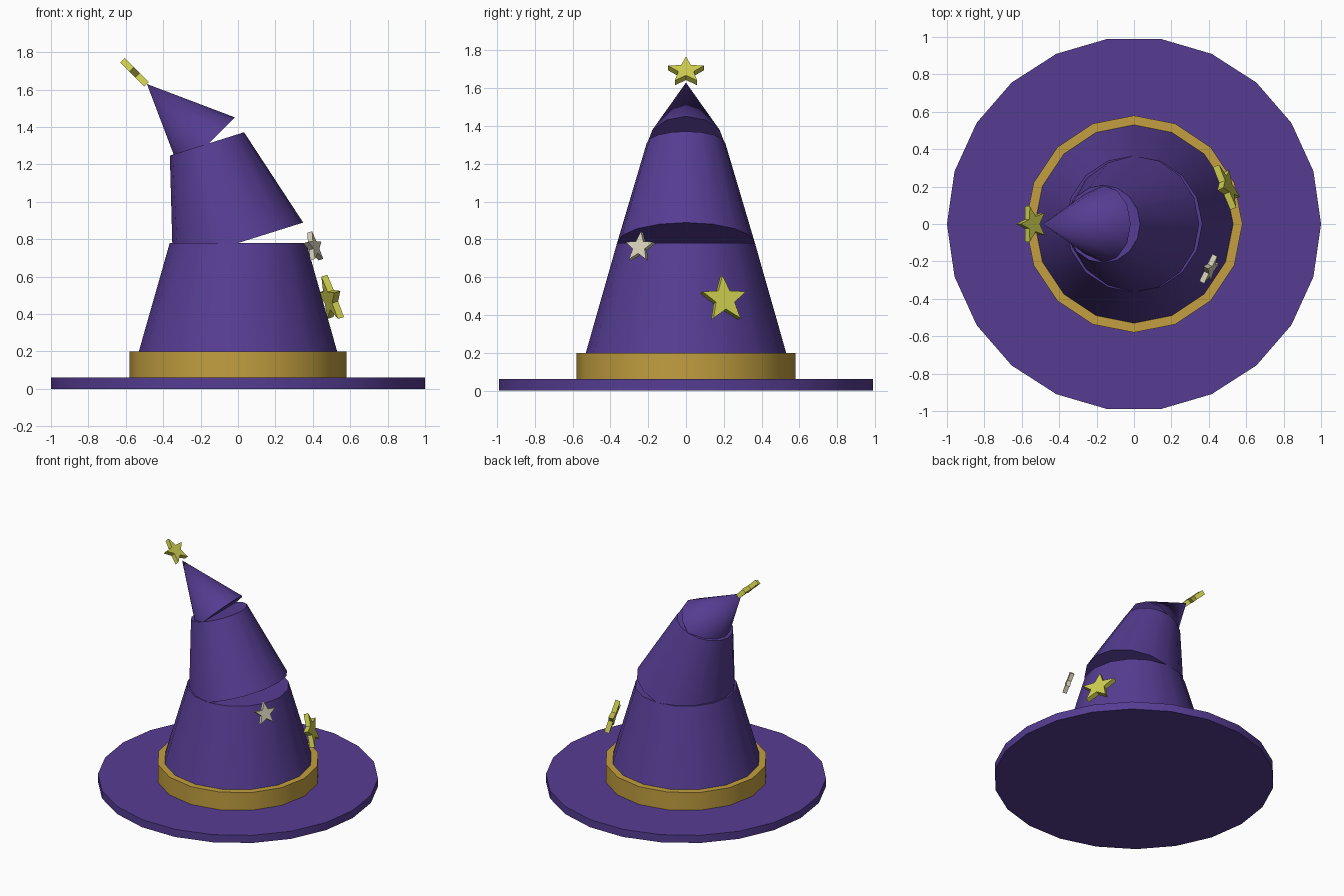
import bpy, bmesh, math
from mathutils import Matrix, Vector

if "Cube" in bpy.data.objects:
    bpy.data.objects.remove(bpy.data.objects["Cube"])


def material(name, rgb):
    m = bpy.data.materials.new(name)
    m.diffuse_color = (*rgb, 1)
    m.use_nodes = True
    m.node_tree.nodes["Principled BSDF"].inputs["Base Color"].default_value = m.diffuse_color
    return m


PURPLE = material("purple felt", (0.092, 0.046, 0.29))
GOLD = material("gold band", (0.54, 0.345, 0.05))
YELLOW = material("yellow star", (0.62, 0.62, 0.08))
SILVER = material("pale silver", (0.66, 0.62, 0.47))


def add_object(name, bm, mat, smooth=False):
    bmesh.ops.recalc_face_normals(bm, faces=bm.faces)
    me = bpy.data.meshes.new(name)
    bm.to_mesh(me)
    bm.free()
    me.materials.append(mat)
    ob = bpy.data.objects.new(name, me)
    bpy.context.collection.objects.link(ob)
    if smooth:
        bpy.ops.object.select_all(action='DESELECT')
        ob.select_set(True)
        bpy.context.view_layer.objects.active = ob
        bpy.ops.object.shade_smooth_by_angle(angle=math.radians(40))
    return ob


def frustum(name, mat, sides, r1, r2, height, base, lean=0):
    """Capped cone section standing on `base`, leaning towards -x by `lean` degrees."""
    bm = bmesh.new()
    rings = []
    for r, z in ((r1, 0), (r2, height)):
        n = sides if r > 0 else 1
        rings.append([bm.verts.new((r * math.cos(math.tau * i / sides),
                                    r * math.sin(math.tau * i / sides), z)) for i in range(n)])
    low, top = rings
    bm.faces.new(low[::-1])
    if r2 > 0:
        bm.faces.new(top)
    for i in range(sides):
        j = (i + 1) % sides
        if r2 > 0:
            bm.faces.new((low[i], low[j], top[j], top[i]))
        else:
            bm.faces.new((low[i], low[j], top[0]))
    bm.transform(Matrix.Translation(base) @ Matrix.Rotation(math.radians(-lean), 4, 'Y'))
    return add_object(name, bm, mat, smooth=True)


def star(name, mat, radius, thick, centre, azimuth, pitch):
    """Five-pointed plate whose face looks along azimuth, raised by pitch (degrees)."""
    a, p = math.radians(azimuth), math.radians(pitch)
    normal = Vector((math.cos(a) * math.cos(p), math.sin(a) * math.cos(p), math.sin(p)))
    side = Vector((-math.sin(a), math.cos(a), 0))
    up = normal.cross(side)
    c = Vector(centre)
    bm = bmesh.new()
    loops = []
    for d in (-thick / 2, thick / 2):
        loop = []
        for i in range(10):
            r = radius * (0.43 if i % 2 else 1)
            t = math.tau * i / 10
            loop.append(bm.verts.new(c + normal * d + side * r * math.sin(t) + up * r * math.cos(t)))
        loops.append(loop)
    back, front = loops
    bm.faces.new(back)
    bm.faces.new(front)
    for i in range(10):
        j = (i + 1) % 10
        bm.faces.new((back[i], back[j], front[j], front[i]))
    return add_object(name, bm, mat)


# Brim and band
frustum("brim", PURPLE, 22, 1.0, 1.0, 0.06, (0, 0, 0))
frustum("hat_band", GOLD, 16, 0.58, 0.58, 0.14, (0, 0, 0.06))

# Crooked crown in three sections
frustum("crown_lower", PURPLE, 16, 0.57, 0.365, 0.72, (0, 0, 0.06))
frustum("crown_middle", PURPLE, 16, 0.365, 0.208, 0.555, (0, 0, 0.78), 17.4)
frustum("crown_tip", PURPLE, 12, 0.206, 0, 0.458, (-0.163, 0, 1.306), 45)

# Stars on the tip and side
star("tip_star", YELLOW, 0.1, 0.035, (-0.547, 0, 1.686), 0, 45)
star("large_star", YELLOW, 0.13, 0.036, (0.495, 0.2, 0.48), 22, 16)
star("small_star", SILVER, 0.085, 0.03, (0.404, -0.243, 0.757), -26, 16)
